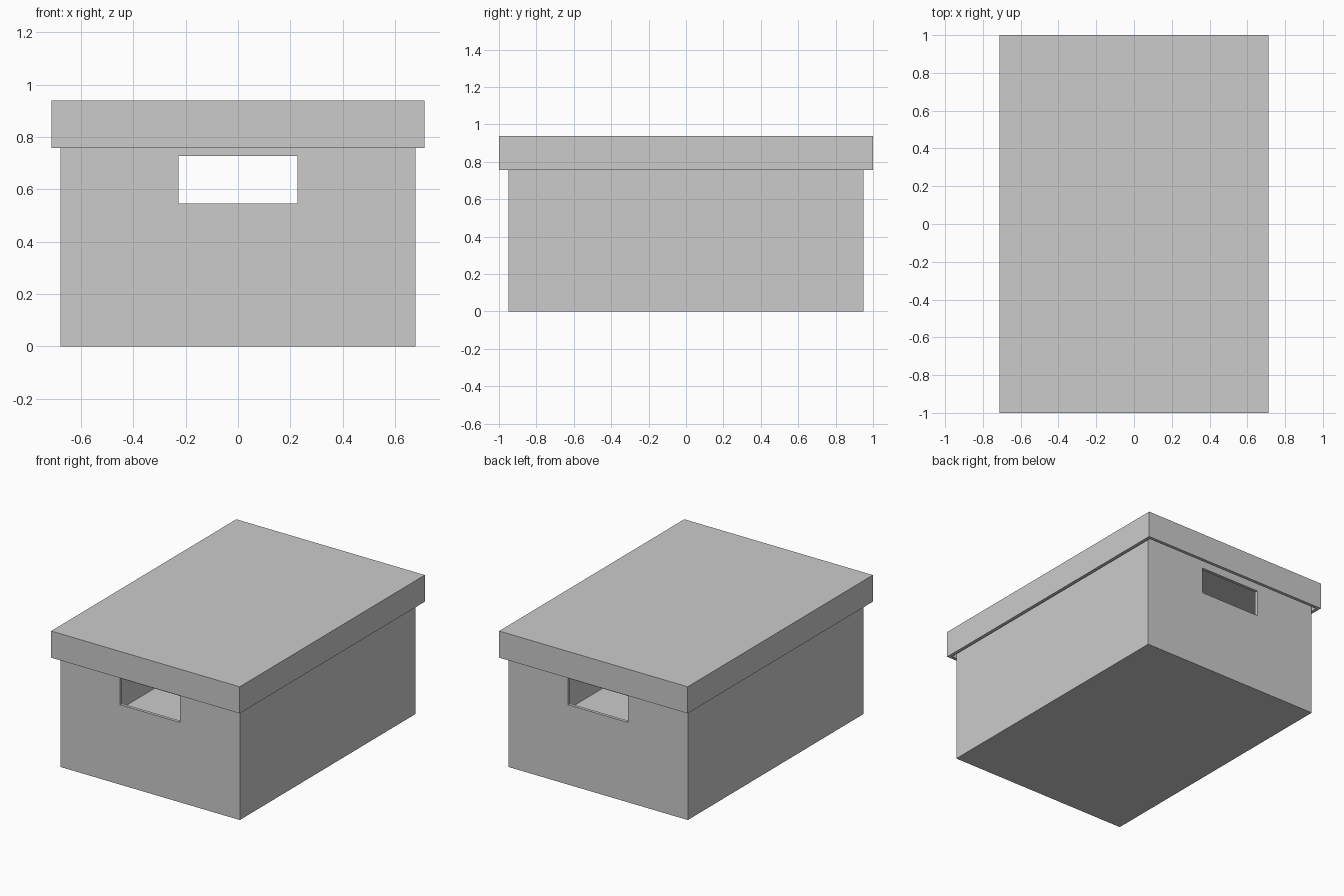
import bpy, bmesh

if "Cube" in bpy.data.objects:
    bpy.data.objects.remove(bpy.data.objects["Cube"])


def box(name, hx, hy, z0, z1):
    """Axis-aligned box centred on x and y."""
    bm = bmesh.new()
    bmesh.ops.create_cube(bm, size=1)
    for v in bm.verts:
        v.co.x *= 2 * hx
        v.co.y *= 2 * hy
        v.co.z = z0 if v.co.z < 0 else z1
    mesh = bpy.data.meshes.new(name)
    bm.to_mesh(mesh)
    bm.free()
    obj = bpy.data.objects.new(name, mesh)
    bpy.context.collection.objects.link(obj)
    return obj


def hollow(obj, axis_sign, wall, depth):
    """Inset the top (+1) or bottom (-1) face and push it into the box."""
    bm = bmesh.new()
    bm.from_mesh(obj.data)
    bm.normal_update()
    face = next(f for f in bm.faces if f.normal.z * axis_sign > 0.9)
    bmesh.ops.inset_region(bm, faces=[face], thickness=wall)
    # the inset leaves a rim; extrude the inner face to form the cavity
    new = bmesh.ops.extrude_face_region(bm, geom=[face])
    bmesh.ops.translate(bm, vec=(0, 0, -axis_sign * depth),
                        verts=[v for v in new["geom"] if isinstance(v, bmesh.types.BMVert)])
    if face.is_valid:
        bmesh.ops.delete(bm, geom=[face], context="FACES_ONLY")
    bmesh.ops.recalc_face_normals(bm, faces=bm.faces)
    bm.to_mesh(obj.data)
    bm.free()


# Open-topped body with a raised inner floor
body = box("box_body", 0.679, 0.95, 0, 0.90)
hollow(body, 1, 0.03, 0.735)

# Hand holes through the front and back walls
cutter = box("hand_hole_cutter", 0.227, 1.2, 0.546, 0.727)
cutter.hide_render = True
cutter.hide_set(True)
cut = body.modifiers.new("hand_holes", "BOOLEAN")
cut.object = cutter
cut.operation = "DIFFERENCE"
cut.solver = "EXACT"

# Overhanging lid, hollow from below
lid = box("lid", 0.713, 1.0, 0.757, 0.939)
hollow(lid, -1, 0.032, 0.15)
